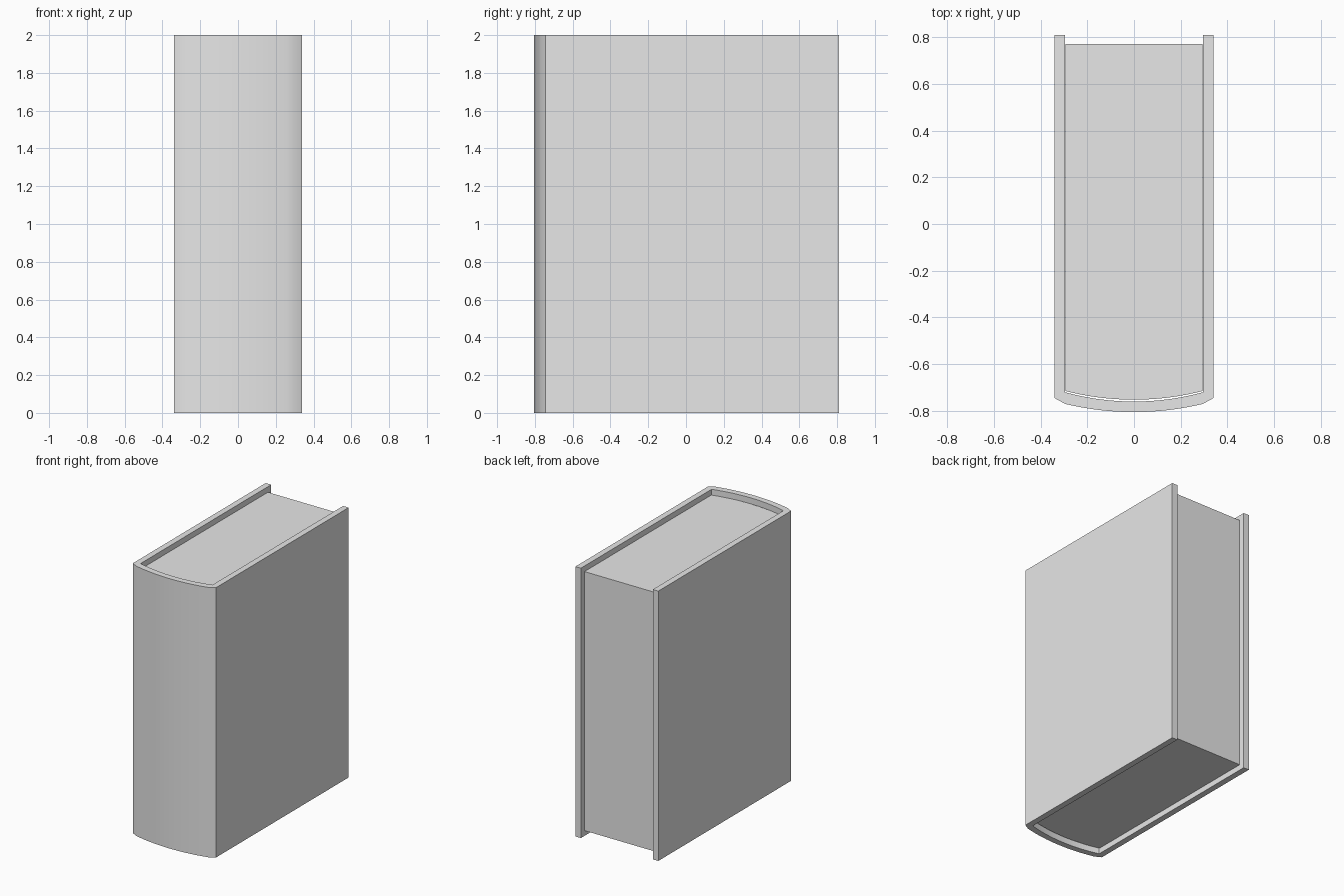
import bpy, bmesh, math

cube = bpy.data.objects.get("Cube")
if cube:
    bpy.data.objects.remove(cube, do_unlink=True)

HEIGHT = 2.0
BACK = 0.81          # rear edge of the cover boards
RECESS = 0.04        # how far the pages sit inside the cover
HALF_OUT, HALF_IN = 0.34, 0.295

grey = bpy.data.materials.new("plain grey")
grey.use_nodes = True
grey.diffuse_color = (0.8, 0.8, 0.8, 1)
grey.node_tree.nodes["Principled BSDF"].inputs["Base Color"].default_value = grey.diffuse_color


def arc(half, y_edge, y_mid, steps=16):
    """Shallow circular arc from -half to +half, bulging to y_mid."""
    sag = y_edge - y_mid
    radius = (half * half + sag * sag) / (2 * sag)
    top = math.asin(half / radius)
    angles = [top * (2 * i / steps - 1) for i in range(steps + 1)]
    return [(radius * math.sin(a), y_mid + radius * (1 - math.cos(a))) for a in angles]


def extrude_faces(name, polygons, z0, z1):
    """Raise flat polygons from z0 to z1 as one closed solid."""
    bm = bmesh.new()
    for poly in polygons:
        bm.faces.new([bm.verts.new((x, y, z0)) for x, y in poly])
    bmesh.ops.remove_doubles(bm, verts=bm.verts, dist=1e-5)
    result = bmesh.ops.extrude_face_region(bm, geom=bm.faces[:], use_keep_orig=True)
    raised = [g for g in result["geom"] if isinstance(g, bmesh.types.BMVert)]
    bmesh.ops.translate(bm, verts=raised, vec=(0, 0, z1 - z0))
    bmesh.ops.recalc_face_normals(bm, faces=bm.faces)
    mesh = bpy.data.meshes.new(name)
    bm.to_mesh(mesh)
    bm.free()
    mesh.materials.append(grey)
    obj = bpy.data.objects.new(name, mesh)
    bpy.context.collection.objects.link(obj)
    bpy.ops.object.select_all(action="DESELECT")
    obj.select_set(True)
    bpy.context.view_layer.objects.active = obj
    bpy.ops.object.shade_smooth_by_angle(angle=math.radians(30))
    return obj


def wrap(half, y_corner, curve):
    """U-shaped path: left board, curved spine, right board."""
    return [(-half, BACK), (-half, y_corner)] + curve + [(half, y_corner), (half, BACK)]


# Cover: two boards joined by a rounded spine, as a strip of quads
outer = wrap(HALF_OUT, -0.745, arc(HALF_IN, -0.77, -0.805))
inner = wrap(HALF_IN, -0.70, arc(HALF_IN, -0.72, -0.76))
strip = [(outer[i], outer[i + 1], inner[i + 1], inner[i]) for i in range(len(outer) - 1)]
extrude_faces("cover", strip, 0, HEIGHT)

# Page block: recessed at the top, bottom and rear, rounded along the spine
page_half = HALF_IN - 0.002
page_back = BACK - RECESS
pages = arc(page_half, -0.715, -0.752) + [(page_half, page_back), (-page_half, page_back)]
extrude_faces("pages", [pages], RECESS, HEIGHT - RECESS)
